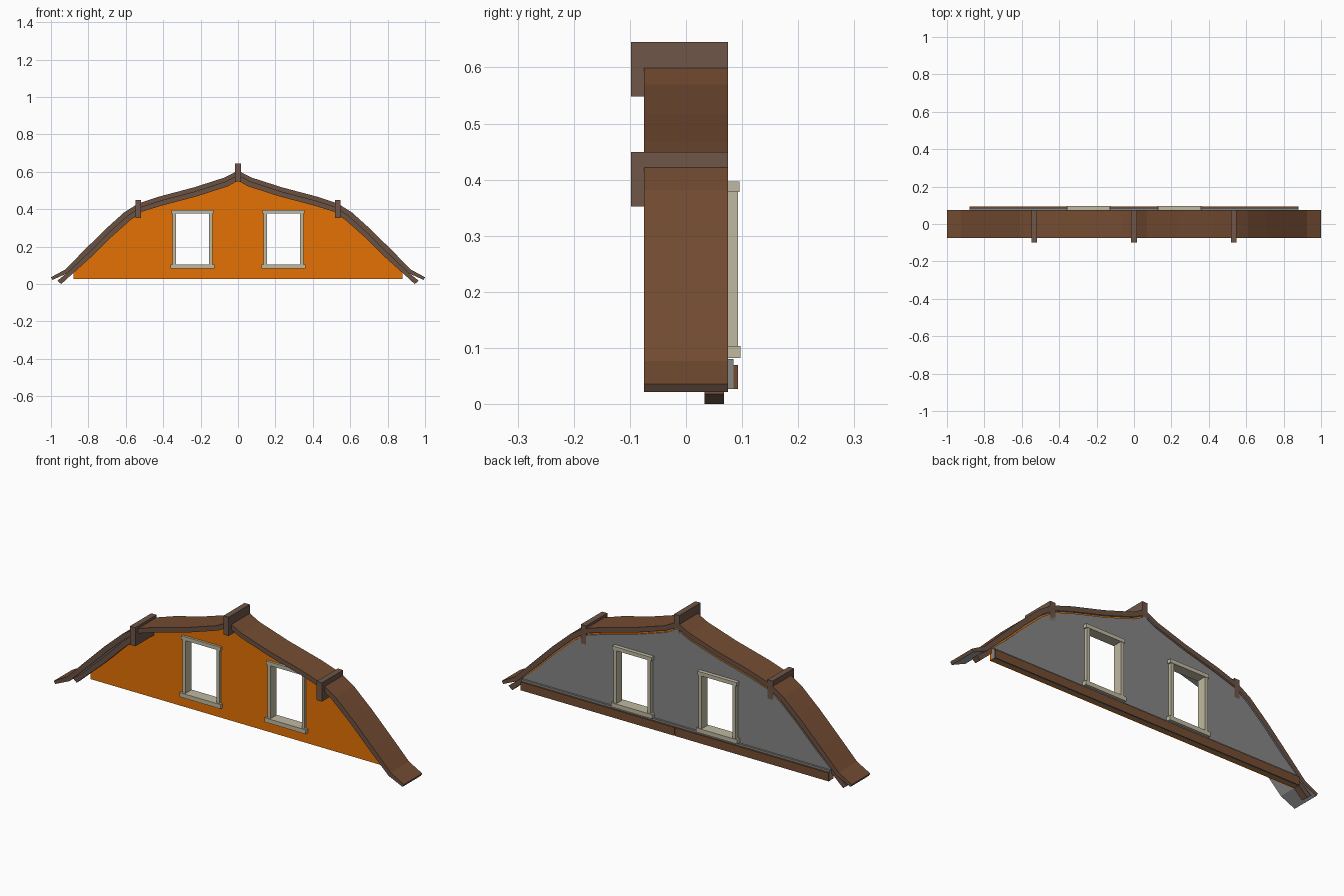
import bpy, bmesh

if "Cube" in bpy.data.objects:
    bpy.data.objects.remove(bpy.data.objects["Cube"])


def mat(name, rgb):
    m = bpy.data.materials.new(name)
    m.diffuse_color = (*rgb, 1)
    m.use_nodes = True
    m.node_tree.nodes["Principled BSDF"].inputs["Base Color"].default_value = m.diffuse_color
    return m


ORANGE = mat("orange plaster", (0.78, 0.165, 0.001))
GRAY = mat("gray wall", (0.24, 0.24, 0.235))
UNDER = mat("gray roof lining", (0.36, 0.36, 0.36))
BROWN = mat("roof brown", (0.175, 0.073, 0.032))
EDGE = mat("rafter brown", (0.145, 0.082, 0.055))
WOOD = mat("dark beam wood", (0.158, 0.093, 0.065))
CREAM = mat("cream frame", (0.53, 0.49, 0.36))


def finish(name, bm, mats):
    bmesh.ops.recalc_face_normals(bm, faces=bm.faces)
    me = bpy.data.meshes.new(name)
    bm.to_mesh(me)
    bm.free()
    for m in mats:
        me.materials.append(m)
    ob = bpy.data.objects.new(name, me)
    bpy.context.collection.objects.link(ob)
    return ob


def box(name, x0, x1, y0, y1, z0, z1, m):
    bm = bmesh.new()
    bmesh.ops.create_cube(bm, size=1)
    for v in bm.verts:
        v.co = (x1 if v.co.x > 0 else x0, y1 if v.co.y > 0 else y0, z1 if v.co.z > 0 else z0)
    return finish(name, bm, [m])


def strip(name, top, bottom, y0, y1, mats):
    """Bent board: paired top and bottom points in xz, extruded along y."""
    bm = bmesh.new()
    rings = [[bm.verts.new((p[0], y, p[1])) for p, y in ((t, y0), (t, y1), (b, y1), (b, y0))]
             for t, b in zip(top, bottom)]
    for a, b in zip(rings, rings[1:]):
        for i in range(4):
            j = (i + 1) % 4
            bm.faces.new((a[i], a[j], b[j], b[i]))
    bm.faces.new(rings[0])
    bm.faces.new(rings[-1])
    bmesh.ops.recalc_face_normals(bm, faces=bm.faces)
    if len(mats) == 3:  # top, edges, underside
        for f in bm.faces:
            f.material_index = 1 if abs(f.normal.y) > 0.5 else (0 if f.normal.z > 0 else 2)
        for f in bm.faces:  # board ends at the eaves
            if all(abs(v.co.x) > 0.98 for v in f.verts):
                f.material_index = 1
    return finish(name, bm, mats)


def mirrored(half):
    return [(-x, z) for x, z in reversed(half) if x > 0] + half


# roof outline, ridge to eaves
top = [(0, .607), (.07, .57), (.235, .517), (.42, .468), (.535, .43), (.61, .382),
       (.71, .292), (.82, .183), (.925, .077), (1.0, .036)]
low = [(0, .58), (.062, .547), (.228, .493), (.412, .444), (.522, .409), (.593, .361),
       (.692, .272), (.802, .163), (.912, .058), (.992, .022)]
strip("roof_boards", mirrored(top), mirrored(low), -.075, .075, [BROWN, EDGE, UNDER])

# rafters below the boards, running straight past the flared eaves
raf_low = [(0, .553), (.055, .522), (.22, .469), (.405, .42), (.51, .388), (.577, .34),
           (.675, .253), (.785, .145), (.888, .052), (.945, .0)]
raf_top = low[:8] + [(.91, .062), (.966, .018)]
strip("rafters", mirrored(raf_top), mirrored(raf_low), .033, .068, [EDGE])

# projecting purlins
for name, x, z in (("ridge_beam", 0, .548), ("left_beam", -.533, .352), ("right_beam", .533, .352)):
    box(name, x - .015, x + .015, -.098, .075, z, z + .097, WOOD)


# gable wall layers with window openings
def wall(name, drop, y0, y1, m):
    half = [(x, z - drop) for x, z in low[:8]] + [(.88, .095 - drop)]
    up = mirrored(half)
    bm = bmesh.new()
    outline = [(-.88, .028)] + up + [(.88, .028)]
    face = bm.faces.new([bm.verts.new((x, y0, z)) for x, z in outline])
    ext = bmesh.ops.extrude_face_region(bm, geom=[face])
    for v in ext["geom"]:
        if isinstance(v, bmesh.types.BMVert):
            v.co.y = y1
    ob = finish(name, bm, [m])
    for s in (-1, 1):
        cut = box("window_cutter", s * .243 - .097, s * .243 + .097, 0, .2, .095, .388, m)
        mod = ob.modifiers.new("window", 'BOOLEAN')
        mod.operation, mod.solver, mod.object = 'DIFFERENCE', 'EXACT', cut
        bpy.context.view_layer.objects.active = ob
        bpy.ops.object.modifier_apply(modifier=mod.name)
        bpy.data.objects.remove(cut)


wall("outer_wall", .003, .055, .069, ORANGE)
wall("inner_wall", .010, .069, .075, GRAY)

# gray plinth behind the base boards
box("plinth", -.88, .88, .075, .085, .027, .08, GRAY)

# window frames and base boards, one per side
for side, s in (("left", -1), ("right", 1)):
    c = s * .243
    box(side + "_window_head", c - .112, c + .112, .043, .095, .378, .397, CREAM)
    box(side + "_window_sill", c - .117, c + .117, .038, .097, .082, .104, CREAM)
    for e in (-1, 1):
        a, b = sorted((c + e * .089, c + e * .106))
        box(side + "_window_jamb", a, b, .046, .093, .104, .378, CREAM)
    a, b = sorted((s * .001, s * .88))
    box(side + "_base_board", a, b, .085, .093, .027, .07, BROWN)
